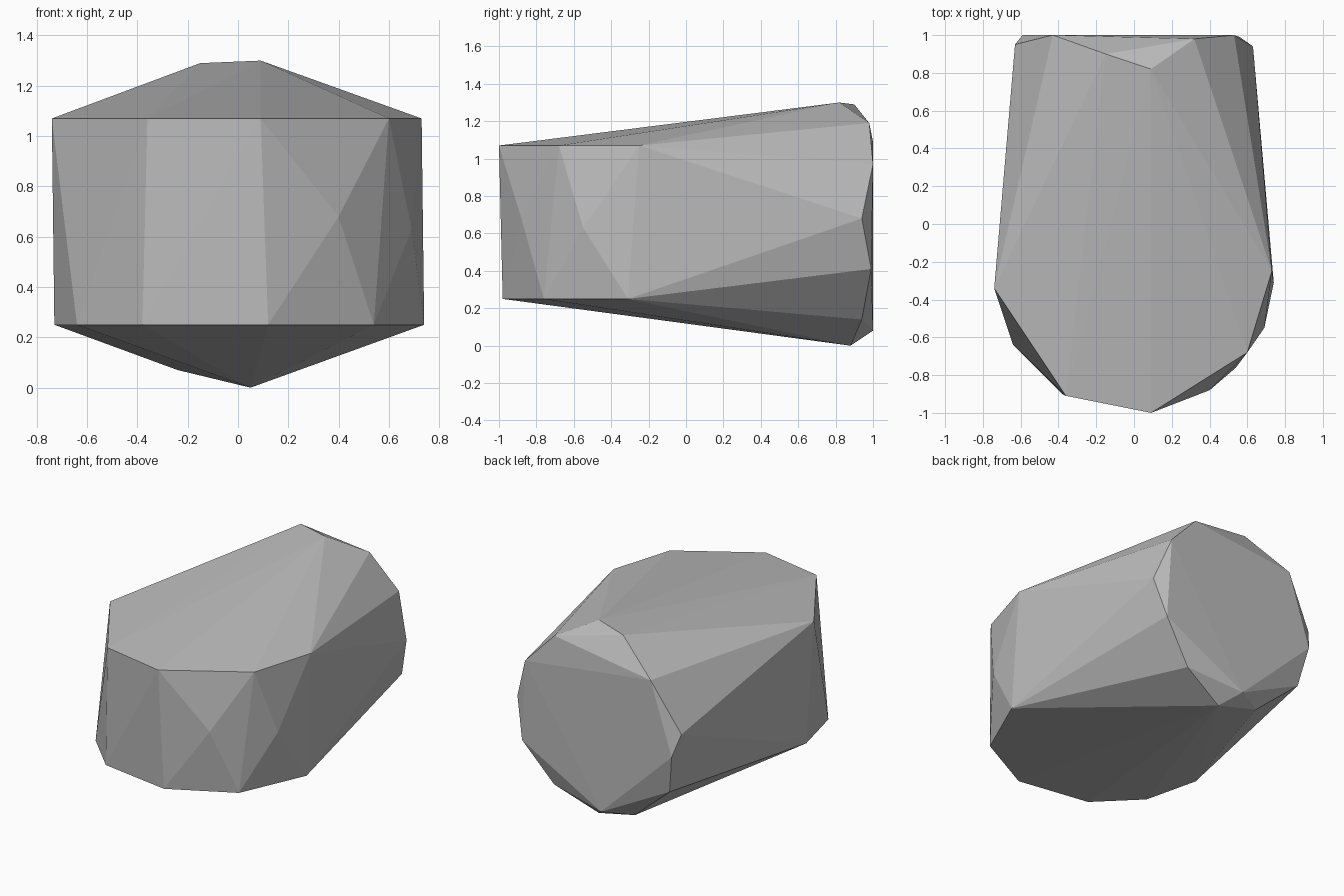
import bpy
import bmesh

cube = bpy.data.objects.get("Cube")
if cube:
    bpy.data.objects.remove(cube, do_unlink=True)

# Plain grey stone material
grey = (0.5, 0.5, 0.5, 1.0)
stone_grey = bpy.data.materials.new("stone_grey")
stone_grey.use_nodes = True
stone_grey.diffuse_color = grey
stone_grey.node_tree.nodes["Principled BSDF"].inputs["Base Color"].default_value = grey

# Upper and lower rims around the blunt front
upper_rim = [(x, y, 1.07) for x, y in
             [(-.74, -.34), (-.36, -.91), (.09, -1), (.60, -.68), (.73, -.25)]]
lower_rim = [(x, y, 0.25) for x, y in
             [(-.73, -.27), (-.64, -.64), (-.38, -.90), (.12, -.98), (.54, -.76), (.74, -.31)]]

# Chipped corners on the front left
front_chips = [(.40, -.88, .68), (.69, -.55, .63)]

# Flat back facet and the ridge and keel points that surround it
back_facet = [(.32, .98, 1.19), (.53, 1, .97), (.56, .99, .41),
              (-.05, 1, .08), (-.59, 1, .60), (-.43, 1, 1.09)]
back_corners = [(.63, .94, .68), (.35, .94, .14), (-.54, .95, .33), (-.63, .95, .75)]
ridge = [(.09, .82, 1.30), (-.15, .90, 1.29)]
keel = [(.05, .88, 0), (-.24, .90, .07)]

# Wrap all the corners in one faceted boulder
bm = bmesh.new()
for corner in upper_rim + lower_rim + front_chips + back_facet + back_corners + ridge + keel:
    bm.verts.new(corner)
hull = bmesh.ops.convex_hull(bm, input=bm.verts[:])
loose = [v for v in bm.verts if not v.link_faces]
bmesh.ops.delete(bm, geom=loose, context="VERTS")
bmesh.ops.recalc_face_normals(bm, faces=bm.faces[:])

mesh = bpy.data.meshes.new("boulder")
bm.to_mesh(mesh)
bm.free()
mesh.materials.append(stone_grey)
boulder = bpy.data.objects.new("boulder", mesh)
bpy.context.collection.objects.link(boulder)
